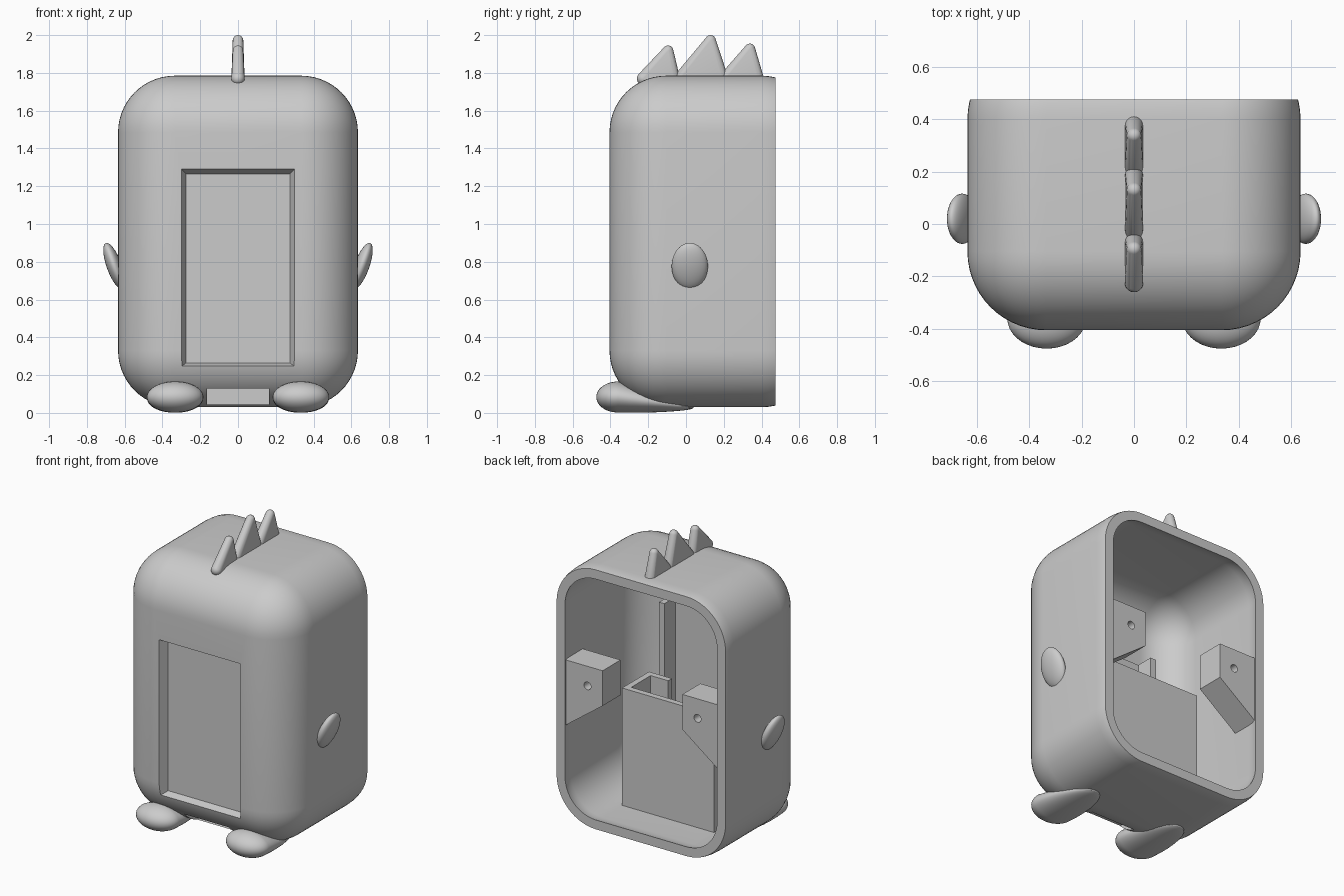
import bpy, bmesh, math
from math import radians
from mathutils import Matrix, Vector
from itertools import product

if "Cube" in bpy.data.objects:
    bpy.data.objects.remove(bpy.data.objects["Cube"], do_unlink=True)

grey = bpy.data.materials.new("plain_grey")
grey.use_nodes = True
grey.diffuse_color = (0.6, 0.6, 0.6, 1)
grey.node_tree.nodes["Principled BSDF"].inputs["Base Color"].default_value = (0.6, 0.6, 0.6, 1)


def finish(name, bm):
    bmesh.ops.recalc_face_normals(bm, faces=bm.faces)
    mesh = bpy.data.meshes.new(name)
    bm.to_mesh(mesh)
    bm.free()
    mesh.materials.append(grey)
    obj = bpy.data.objects.new(name, mesh)
    bpy.context.collection.objects.link(obj)
    return obj


def activate(obj):
    bpy.ops.object.select_all(action='DESELECT')
    obj.select_set(True)
    bpy.context.view_layer.objects.active = obj


def smooth(obj):
    activate(obj)
    bpy.ops.object.shade_smooth_by_angle(angle=radians(30))


def cut(obj, *cutters):
    for cutter in cutters:
        cutter.hide_render = True
        mod = obj.modifiers.new("cut", 'BOOLEAN')
        mod.operation = 'DIFFERENCE'
        mod.solver = 'EXACT'
        mod.object = cutter
        activate(obj)
        bpy.ops.object.modifier_apply(modifier=mod.name)
        bpy.data.objects.remove(cutter, do_unlink=True)


def hull(name, points):
    bm = bmesh.new()
    for p in points:
        bm.verts.new(p)
    out = bmesh.ops.convex_hull(bm, input=bm.verts)
    loose = [v for v in bm.verts if not v.link_faces]
    bmesh.ops.delete(bm, geom=loose, context='VERTS')
    bmesh.ops.dissolve_limit(bm, angle_limit=0.01, verts=bm.verts, edges=bm.edges)
    return finish(name, bm)


def box(name, xs, ys, zs):
    return hull(name, product(xs, ys, zs))


def prism(name, outline, direction):
    # Flat outline swept along a direction
    bm = bmesh.new()
    face = bm.faces.new([bm.verts.new(p) for p in outline])
    out = bmesh.ops.extrude_face_region(bm, geom=[face])
    moved = [v for v in out["geom"] if isinstance(v, bmesh.types.BMVert)]
    bmesh.ops.translate(bm, verts=moved, vec=direction)
    return finish(name, bm)


def rounded_box(name, inset):
    # Shell outline shrunk by inset, with every edge rounded
    bm = bmesh.new()
    size = [1.27 - 2 * inset, 1.105 - 2 * inset, 1.755 - 2 * inset]
    bmesh.ops.create_cube(bm, size=1)
    bmesh.ops.scale(bm, verts=bm.verts, vec=size)
    bmesh.ops.translate(bm, verts=bm.verts, vec=(0, 0.1475, 0.9075))
    bmesh.ops.bevel(bm, geom=bm.edges[:], offset=0.3 - inset, segments=14,
                    profile=0.5, affect='EDGES')
    return finish(name, bm)


def ball_points(center, radius):
    bm = bmesh.new()
    bmesh.ops.create_uvsphere(bm, u_segments=20, v_segments=12, radius=radius)
    points = [v.co + Vector(center) for v in bm.verts]
    bm.free()
    return points


# Hollow body, open at the back, with front window and cable slot
body = rounded_box("body", 0)
pocket = hull("window_cutter",
              list(product((-0.325, 0.325), (-0.465,), (0.225, 1.315))) +
              list(product((-0.271, 0.271), (-0.335,), (0.268, 1.261))))
cut(body,
    rounded_box("cavity_cutter", 0.06),
    box("back_cutter", (-1, 1), (0.475, 1), (-1, 3)),
    pocket,
    box("slot_cutter", (-0.165, 0.165), (-0.6, 0.15), (0.045, 0.13)))
smooth(body)

# Window backing panel
box("window_panel", (-0.305, 0.305), (-0.345, -0.317), (0.2, 1.3))

# Upright C-shaped holder inside
half = [(0.34, 0.19), (0.34, -0.095), (0.17, -0.095),
        (0.17, -0.055), (0.30, -0.055), (0.30, 0.15)]
plan = half + [(-x, y) for x, y in reversed(half)]
prism("inner_holder", [(x, y, 0.06) for x, y in plan], (0, 0, 0.815))

for side, s in (("left", 1), ("right", -1)):
    # Guide rail beside the window
    box(side + "_rail", (0.30 * s, 0.34 * s), (-0.335, -0.2), (0.16, 1.3))

    # Screw bracket with sloped underside
    outline = [(0.6, 1.105), (0.295, 1.105), (0.295, 0.87), (0.6, 0.645)]
    bracket = prism(side + "_bracket", [(x * s, 0.46, z) for x, z in outline], (0, -0.19, 0))
    bm = bmesh.new()
    bmesh.ops.create_cone(bm, cap_ends=True, segments=20, radius1=0.026, radius2=0.026,
                          depth=0.24,
                          matrix=Matrix.Translation((0.407 * s, 0.46, 0.974)) @ Matrix.Rotation(radians(90), 4, 'X'))
    cut(bracket, finish("screw_cutter", bm))
    smooth(bracket)

    # Small tilted side arm
    bm = bmesh.new()
    bmesh.ops.create_uvsphere(bm, u_segments=32, v_segments=20, radius=1,
                              matrix=Matrix.Translation((0.655 * s, 0.02, 0.777))
                              @ Matrix.Rotation(radians(20 * s), 4, 'Y')
                              @ Matrix.Diagonal((0.04, 0.096, 0.13, 1)))
    smooth(finish(side + "_arm", bm))

    # Foot: round toe tapering back under the body
    bm = bmesh.new()
    bmesh.ops.create_uvsphere(bm, u_segments=36, v_segments=24, radius=1)
    for v in bm.verts:
        x, y, z = v.co
        k = max(0, y)
        v.co = (0.333 * s + 0.15 * x,
                -0.36 + (0.4 if y > 0 else 0.115) * y,
                0.084 - 0.055 * k + 0.082 * z * (1 - 0.5 * k))
    smooth(finish(side + "_foot", bm))

# Row of rounded crest spikes: front base, tip, back base as (y, z)
spikes = {
    "front": ((-0.225, 1.77), (-0.095, 1.917), (-0.065, 1.76)),
    "middle": ((-0.03, 1.77), (0.13, 1.972), (0.192, 1.76)),
    "rear": ((0.21, 1.77), (0.338, 1.927), (0.38, 1.76)),
}
for place, (front, tip, back) in spikes.items():
    points = []
    for (y, z), r in ((front, 0.035), (tip, 0.028), (back, 0.035)):
        points += ball_points((0, y, z), r)
    smooth(hull(place + "_spike", points))
